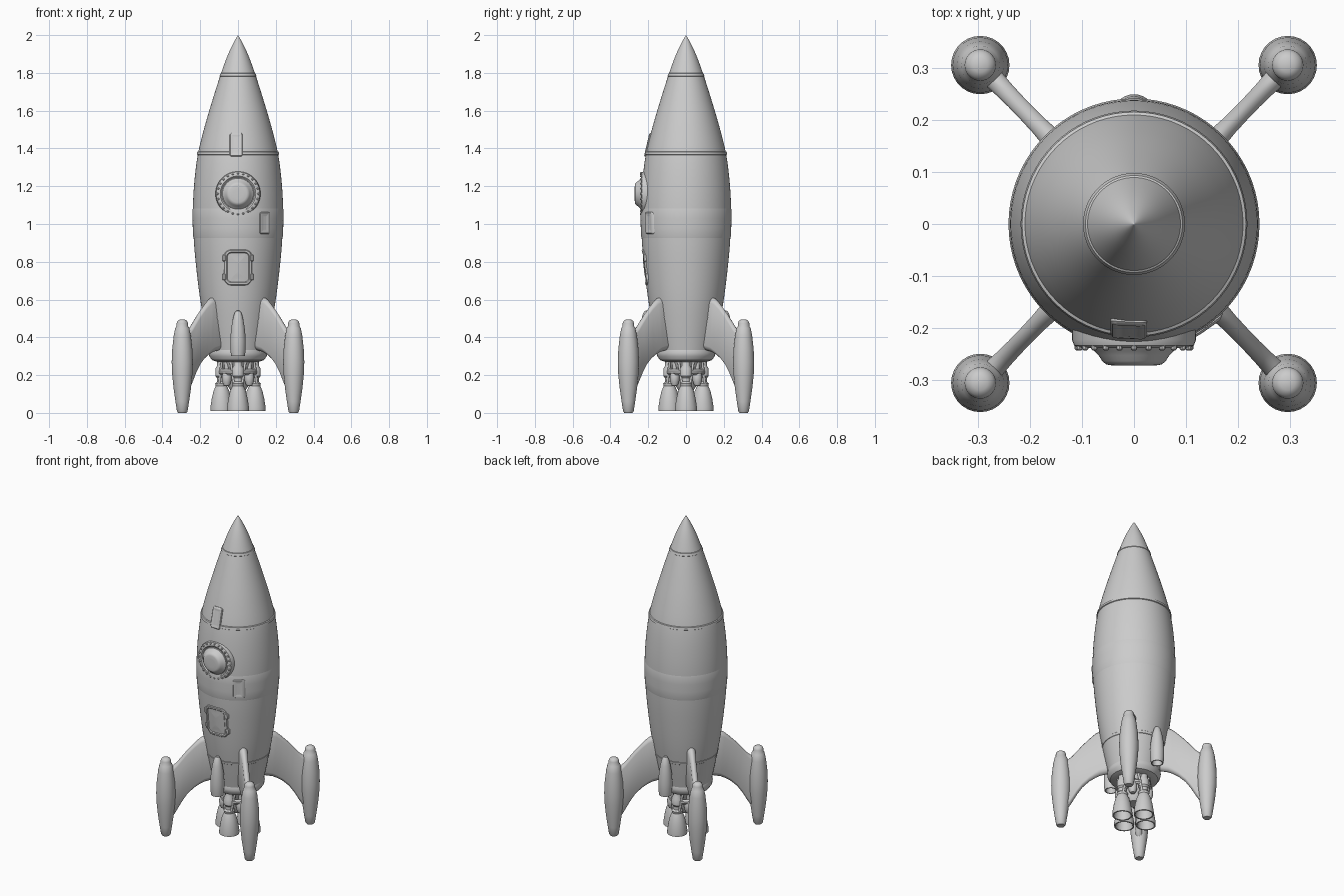
import bpy, bmesh, math
from mathutils import Matrix, Vector

if "Cube" in bpy.data.objects:
    bpy.data.objects.remove(bpy.data.objects["Cube"])

# hull profile control points (z, radius)
HULL = [(.33, .150), (.45, .174), (.6, .2), (.75, .219), (.9, .233), (1.05, .239), (1.2, .233),
        (1.36, .214), (1.5, .181), (1.65, .137), (1.8, .089), (1.9, .052), (1.97, .018), (2.0, 0)]


def hull_r(z):
    """Smooth hull radius at height z (cubic through the control points)."""
    z = min(max(z, HULL[0][0]), HULL[-1][0])
    i = 0
    while i < len(HULL) - 2 and z > HULL[i + 1][0]:
        i += 1

    def slope(k):
        a, b = HULL[max(k - 1, 0)], HULL[min(k + 1, len(HULL) - 1)]
        return (b[1] - a[1]) / (b[0] - a[0])
    (z0, r0), (z1, r1) = HULL[i], HULL[i + 1]
    h = z1 - z0
    t = (z - z0) / h
    return max(0, (2*t**3 - 3*t**2 + 1) * r0 + (t**3 - 2*t**2 + t) * h * slope(i)
               + (3*t**2 - 2*t**3) * r1 + (t**3 - t**2) * h * slope(i + 1))


def finish(name, bm, mirror=(False, False), angle=35):
    bmesh.ops.remove_doubles(bm, verts=bm.verts, dist=1e-5)
    bmesh.ops.recalc_face_normals(bm, faces=bm.faces)
    me = bpy.data.meshes.new(name)
    bm.to_mesh(me)
    bm.free()
    ob = bpy.data.objects.new(name, me)
    bpy.context.collection.objects.link(ob)
    bpy.ops.object.select_all(action='DESELECT')
    bpy.context.view_layer.objects.active = ob
    ob.select_set(True)
    bpy.ops.object.shade_smooth_by_angle(angle=math.radians(angle))
    if any(mirror):
        m = ob.modifiers.new("Mirror", 'MIRROR')
        m.use_axis = (mirror[0], mirror[1], False)
    return ob


def loft(bm, rings, cap=True):
    """Skin a list of equal-length closed point rings."""
    vs = [[bm.verts.new(p) for p in r] for r in rings]
    n = len(vs[0])
    for a, b in zip(vs, vs[1:]):
        for i in range(n):
            bm.faces.new((a[i], a[(i + 1) % n], b[(i + 1) % n], b[i]))
    if cap:
        bm.faces.new(vs[0])
        bm.faces.new(vs[-1])


def lathe(name, prof, mat=Matrix(), segs=32, mirror=(False, False), closed=False, angle=35):
    """Spin (radius, z) points round z, then place with a matrix."""
    bm = bmesh.new()
    if closed:
        prof = prof + prof[:1]
    rings = [[mat @ Vector((max(r, 1e-6) * math.cos(2*math.pi*i/segs),
                            max(r, 1e-6) * math.sin(2*math.pi*i/segs), z)) for i in range(segs)]
             for r, z in prof]
    loft(bm, rings, cap=not closed)
    return finish(name, bm, mirror, angle)


def at(x, y, z=0):
    return Matrix.Translation((x, y, z))


def pipe(name, a, b, r, mirror):
    a, b = Vector(a), Vector(b)
    d = b - a
    m = Matrix.Translation(a) @ d.to_track_quat('Z', 'Y').to_matrix().to_4x4()
    lathe(name, [(r, 0), (r, d.length)], m, 12, mirror)


def panel(name, cx, cz, w, h, corner, layers):
    """Rounded plate wrapped on the hull front; layers are (inset, height)."""
    bm = bmesh.new()
    rings = []
    for inset, lift in layers:
        hw, hh = max(w/2 - inset, .001), max(h/2 - inset, .001)
        c = min(max(corner - inset, .003), hw * .9, hh * .9)
        ring = []
        for q, (sx, sz) in enumerate([(1, 1), (-1, 1), (-1, -1), (1, -1)]):
            for k in range(6):
                t = math.pi / 2 * (q + k / 5)
                x = cx + sx * (hw - c) + c * math.cos(t)
                z = cz + sz * (hh - c) + c * math.sin(t)
                r = hull_r(z) + lift
                ring.append((x, -math.sqrt(r*r - x*x), z))
        rings.append(ring)
    loft(bm, rings)
    return finish(name, bm)


# hull
N = 60
zs = [.33 + 1.62 * i / N for i in range(N + 1)] + [1.965, 1.98, 1.99, 1.997]
lathe("hull", [(hull_r(z), z) for z in zs] + [(0, 2.0)], segs=72)

# thin seams and the broad waist band
for name, z, t in [("nose_tip_seam", 1.79, .003), ("nose_seam", 1.375, .005), ("tail_seam", .5, .002)]:
    lathe(name, [(hull_r(z + d) + o, z + d) for d, o in
                 [(-.012, -.004), (-.007, t), (.007, t), (.012, -.004)]], segs=72, closed=True)
lathe("waist_band", [(hull_r(z) + o, z) for z, o in
                     [(.91, -.004), (.935, .002), (.98, .002), (1.03, .002), (1.075, .002), (1.1, -.004)]],
      segs=72, closed=True)

# porthole on the front
face_front = at(0, 0, 1.16) @ Matrix.Rotation(math.pi / 2, 4, 'X')
lathe("porthole_frame", [(.117, .17), (.119, .222), (.115, .233), (.106, .238), (.094, .238),
                         (.087, .232), (.082, .232), (0, .232)], face_front, 48)
lathe("porthole_dome", [(.084, .22), (.082, .238), (.076, .244), (.068, .252), (.061, .263),
                        (.054, .269), (.046, .271), (.025, .272), (0, .272)], face_front, 48)
for i in range(24):
    t = 2 * math.pi * i / 24
    lathe("porthole_rivet", [(.006, .225), (.006, .24), (.003, .243), (0, .243)],
          face_front @ at(.108 * math.cos(t), .108 * math.sin(t)), 8)

# surface plates on the front
plate = [(0, -.015), (0, .004), (.004, .008), (.012, .008), (.016, .006), (.025, .006)]
panel("upper_plate", -.01, 1.42, .07, .125, .012, plate)
panel("side_plate", .142, 1.005, .056, .115, .01, plate)
panel("hatch", 0, .77, .15, .19, .04,
      [(0, -.015), (0, .003), (.004, .007), (.014, .007), (.019, .002), (.03, .002), (.05, .003), (.07, .003)])
for x in (-.074, .074):
    for z in (.72, .82):
        panel("hatch_hinge", x, z, .018, .035, .006, [(0, -.015), (0, .007), (.003, .01), (.007, .01)])

# fins: lofted blades (radius from axis, top z, bottom z, half thickness)
PX, PY = .295, .305
out = Vector((PX, PY, 0)).normalized()
side = Vector((-out.y, out.x, 0))
bm = bmesh.new()
rings = []
for r, zt, zb, h in [(.14, .612, .335, .026), (.2, .61, .322, .024), (.225, .597, .31, .021),
                     (.26, .565, .288, .018), (.3, .525, .25, .017), (.33, .49, .207, .017),
                     (.36, .455, .155, .018), (.385, .435, .115, .02), (.42, .42, .09, .02)]:
    e = h * 1.1
    sect = [(-.25, zb), (-.8, zb + e*.5), (-1, zb + e), (-1, zt - e), (-.8, zt - e*.5), (-.25, zt),
            (.25, zt), (.8, zt - e*.5), (1, zt - e), (1, zb + e), (.8, zb + e*.5), (.25, zb)]
    rings.append([out * r + side * (s * h) + Vector((0, 0, z)) for s, z in sect])
loft(bm, rings)
finish("fin", bm, (True, True), 50)

# fin pods
lathe("fin_pod", [(0, 0), (.022, 0), (.028, .008), (.036, .06), (.046, .13), (.054, .21), (.056, .27),
                  (.053, .34), (.045, .41), (.037, .45), (.031, .458), (.03, .475), (.025, .487),
                  (.014, .494), (0, .495)], at(PX, PY), 28, (True, True))

# small boosters on front and back of the tail, hollow underneath
lathe("tail_booster", [(0, .35), (.022, .35), (.03, .3), (.036, .3), (.04, .33), (.041, .38), (.037, .44),
                       (.029, .49), (.019, .528), (.01, .54), (0, .543)], at(0, -.208), 28, (False, True))

# tail flange and engine block
lathe("tail_flange", [(0, .27), (.11, .27), (.138, .28), (.152, .3), (.155, .318), (.15, .335), (0, .34)], segs=48)
lathe("engine_core", [(0, .12), (.04, .12), (.06, .15), (.065, .2), (.085, .24), (.1, .28), (0, .29)])
lathe("engine_ring", [(.086, .205), (.098, .2), (.106, .21), (.106, .222), (.098, .232), (.086, .228)], closed=True)

# four engines in a cross, each with bell, turbine ball and feed pipes
for i in range(4):
    a = i * math.pi / 2
    m = Matrix.Rotation(a, 4, 'Z') @ at(.088, 0)
    lathe("engine_bell", [(.05, .01), (.058, .01), (.058, .03), (.051, .075), (.042, .115), (.031, .14),
                          (.026, .15), (0, .15), (0, .125), (.022, .12), (.036, .095), (.045, .06)],
          m, 28, closed=True)
    lathe("engine_throat", [(0, .14), (.03, .142), (.033, .155), (.024, .165), (.024, .185), (.032, .195),
                            (.032, .235), (.022, .25), (.022, .28), (0, .28)], m, 20)
    d = Matrix.Rotation(a + math.pi / 4, 4, 'Z')
    lathe("pump", [(0, .14), (.015, .145), (.024, .165), (.026, .19), (.02, .215), (.012, .225),
                   (.012, .28), (0, .28)], d @ at(.085, 0), 16)
    for s in (-1, 1):
        rot = Matrix.Rotation(a, 4, 'Z')
        pipe("feed_pipe", rot @ Vector((.1, s * .022, .15)), rot @ Vector((.085, s * .04, .28)), .007, (False, False))
